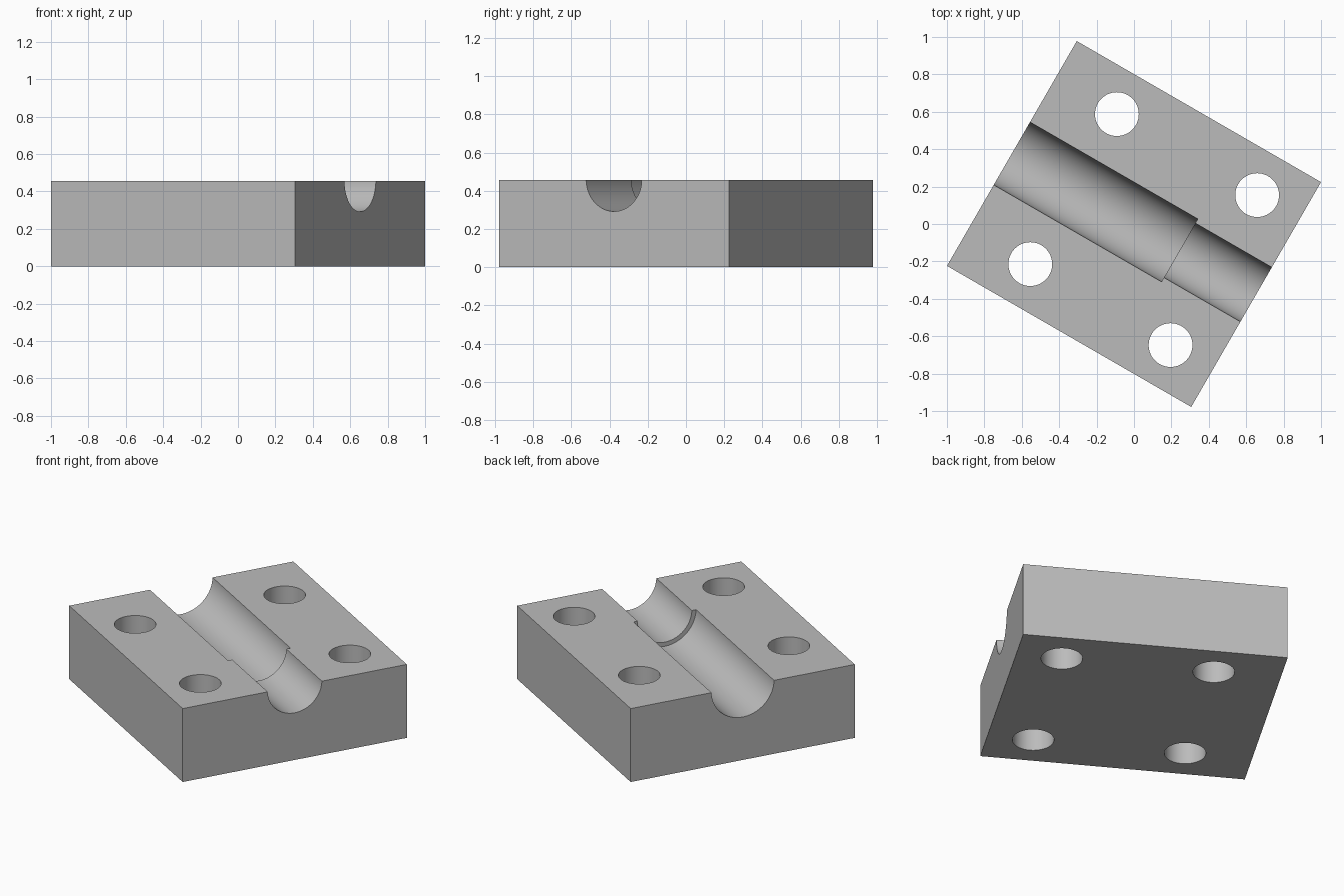
import bpy
from math import radians

cube = bpy.data.objects.get("Cube")
if cube:
    bpy.data.objects.remove(cube, do_unlink=True)

LENGTH, WIDTH, HEIGHT = 1.508, 1.388, 0.455
STEP = 0.282          # where the channel narrows
AXIS_Z = HEIGHT + 0.005

grey = bpy.data.materials.new("plain grey")
grey.use_nodes = True
colour = (0.5, 0.5, 0.5, 1)
grey.diffuse_color = colour
grey.node_tree.nodes["Principled BSDF"].inputs["Base Color"].default_value = colour

# Solid block
bpy.ops.mesh.primitive_cube_add(size=1, location=(0, 0, HEIGHT / 2))
block = bpy.context.object
block.name = "bearing_block"
block.scale = (LENGTH, WIDTH, HEIGHT)
bpy.ops.object.transform_apply(location=True, rotation=False, scale=True)
block.data.materials.append(grey)


def cut_cylinder(name, radius, depth, location, rotation=(0, 0, 0)):
    """Subtract a round cutter from the block."""
    bpy.ops.mesh.primitive_cylinder_add(vertices=96, radius=radius, depth=depth,
                                        location=location, rotation=rotation)
    cutter = bpy.context.object
    cutter.name = name
    cutter.hide_render = True
    cutter.data.materials.append(grey)
    mod = block.modifiers.new(name, 'BOOLEAN')
    mod.operation = 'DIFFERENCE'
    mod.solver = 'EXACT'
    mod.object = cutter
    bpy.context.view_layer.objects.active = block
    bpy.ops.object.modifier_apply(modifier=mod.name)
    bpy.data.objects.remove(cutter, do_unlink=True)


# Stepped half-round channel: narrow all the way through, wide up to the step
along_x = (0, radians(90), 0)
cut_cylinder("narrow_channel", 0.168, 2, (0, 0, AXIS_Z), along_x)
cut_cylinder("wide_channel", 0.194, 2, (STEP - 1, 0, AXIS_Z), along_x)

# Four vertical bolt holes
for x in (-0.373, 0.493):
    for y in (-0.463, 0.463):
        cut_cylinder("bolt_hole", 0.117, 2, (x, y, 0))

# Smooth curves with sharp edges, then turn the block
bpy.ops.object.select_all(action='DESELECT')
block.select_set(True)
bpy.context.view_layer.objects.active = block
bpy.ops.object.shade_smooth_by_angle(angle=radians(30))
block.rotation_euler.z = radians(-30)
